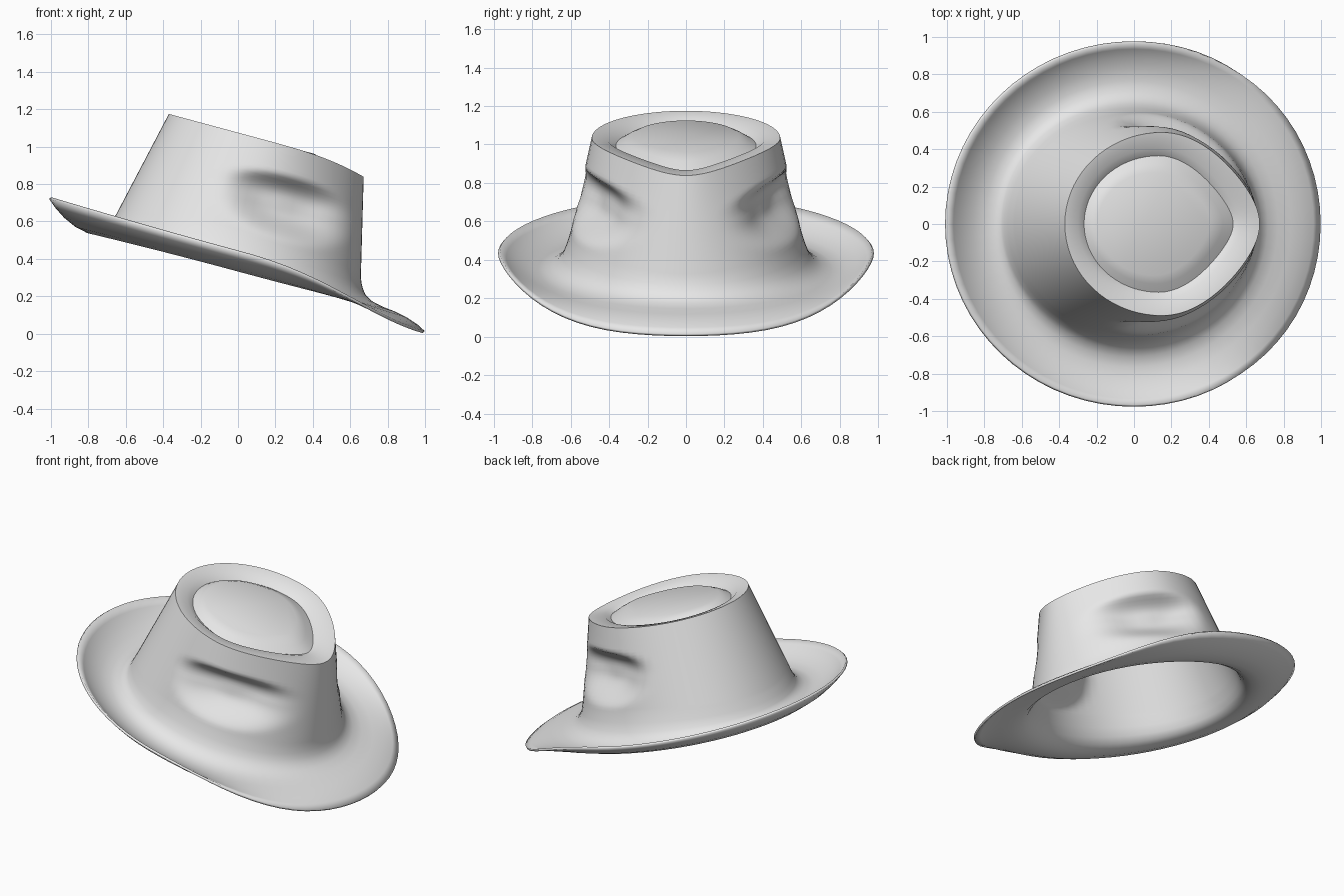
import bpy, bmesh, math

cube = bpy.data.objects.get("Cube")
if cube:
    bpy.data.objects.remove(cube, do_unlink=True)

SEGMENTS = 72
CROWN_STEPS = 28


def smooth(t):
    t = min(1, max(0, t))
    return t * t * (3 - 2 * t)


def brim_blend(c):
    """Brim turns from curled up at the sides to snapped down in front."""
    return smooth(c ** 1.3) if c > 0 else c * c


def crown_blend(c):
    """Crown stays level and only drops close to the front."""
    return abs(c) ** 3


def tilt(x):
    """Height of the tilted base plane the hat sits on."""
    return 0.33 - 0.27 * x


def pinch(x, y, z):
    """Press an oval finger dent, steeper along its top, into each side."""
    u = (x - 0.26) / 0.37
    v = z + 0.24 * (x - 0.26) - 0.68
    v /= 0.175 if v > 0 else 0.2
    fade = 0.85 - 0.4 * min(1, max(0, v))
    reach = (abs(u) ** 2.4 + abs(v) ** 2.4) ** (1 / 2.4)
    depth = 0.11 * smooth((1 - reach) / fade)
    side = math.copysign(1, y)
    return x - 0.25 * depth, y - side * min(0.97 * depth, abs(y)), z


def ring_points(ring, blend, dented=False):
    """Egg-shaped ring; heights are measured up from the tilted plane."""
    back, front, half_width, h_back, h_side, h_front, point = ring
    mid, radius = (back + front) / 2, (front - back) / 2
    points = []
    for i in range(SEGMENTS):
        a = 2 * math.pi * i / SEGMENTS
        c, s = math.cos(a), math.sin(a)
        x = mid + radius * c
        y = half_width * s * (1 - point * max(0, c) ** 2)
        end = h_front if c > 0 else h_back
        z = tilt(x) + h_side + (end - h_side) * blend(c)
        points.append(pinch(x, y, z) if dented else (x, y, z))
    return points


# Brim, from the curled edge in to the foot of the crown
brim = [
    (-0.998, 0.998, 0.967, 0.13, 0.115, -0.046, -0.03),
    (-0.965, 0.96, 0.935, 0.092, 0.085, -0.022, -0.03),
    (-0.92, 0.9, 0.89, 0.053, 0.055, 0.002, -0.02),
    (-0.86, 0.84, 0.83, 0.02, 0.03, 0.015, 0),
    (-0.80, 0.77, 0.765, 0.006, 0.018, 0.024, 0),
    (-0.75, 0.715, 0.71, 0.009, 0.027, 0.038, 0),
    (-0.715, 0.682, 0.67, 0.025, 0.052, 0.062, 0),
    (-0.695, 0.668, 0.642, 0.05, 0.088, 0.09, 0),
    (-0.675, 0.66, 0.62, 0.09, 0.145, 0.12, 0),
]
# Crown wall, foot and rim
foot = (-0.65, 0.657, 0.60, 0.135, 0.21, 0.155, 0.0)
rim = (-0.37, 0.672, 0.49, 0.745, 0.745, 0.69, 0.3)
# Top: nearly flat band, narrow groove, raised teardrop
top = [
    (-0.30, 0.57, 0.405, 0.732, 0.73, 0.69, 0.36),
    (-0.267, 0.53, 0.365, 0.7, 0.698, 0.675, 0.38),
    (-0.235, 0.475, 0.32, 0.725, 0.722, 0.71, 0.35),
    (-0.195, 0.41, 0.275, 0.742, 0.742, 0.742, 0.28),
]

profile = [ring_points(r, brim_blend) for r in brim]
for k in range(CROWN_STEPS + 1):
    t = k / CROWN_STEPS
    ring = [a + (b - a) * t for a, b in zip(foot, rim)]
    profile.append(ring_points(ring, crown_blend, dented=True))
profile += [ring_points(r, crown_blend) for r in top]

# Loft the rings into one felt surface and cap the top
bm = bmesh.new()
loops = [[bm.verts.new(p) for p in pts] for pts in profile]
for low, high in zip(loops, loops[1:]):
    for i in range(SEGMENTS):
        j = (i + 1) % SEGMENTS
        bm.faces.new((low[i], low[j], high[j], high[i]))
bm.faces.new(loops[-1])

mesh = bpy.data.meshes.new("felt_hat")
bm.to_mesh(mesh)
bm.free()
hat = bpy.data.objects.new("felt_hat", mesh)
bpy.context.collection.objects.link(hat)

# Grey felt
felt = bpy.data.materials.new("grey_felt")
felt.use_nodes = True
colour = (0.8, 0.8, 0.8, 1)
felt.diffuse_color = colour
felt.node_tree.nodes["Principled BSDF"].inputs["Base Color"].default_value = colour
mesh.materials.append(felt)

# Soft shading with a crisp crown rim, then felt thickness
bpy.ops.object.select_all(action="DESELECT")
hat.select_set(True)
bpy.context.view_layer.objects.active = hat
bpy.ops.object.shade_smooth_by_angle(angle=math.radians(45))
thickness = hat.modifiers.new("thickness", "SOLIDIFY")
thickness.thickness = 0.015
thickness.offset = -1
